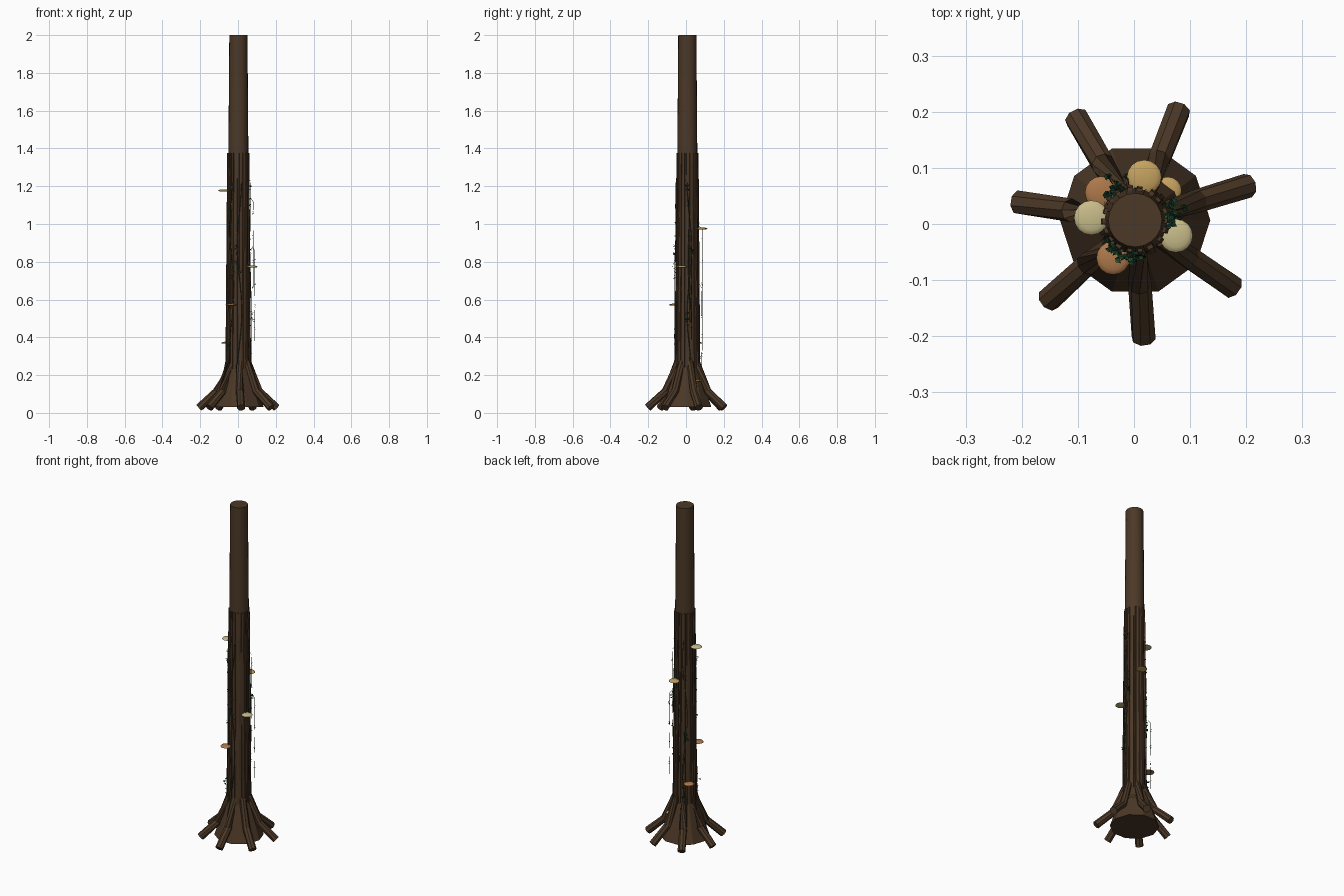
import bpy, bmesh, math, random
from mathutils import Vector, Matrix

if "Cube" in bpy.data.objects:
    bpy.data.objects.remove(bpy.data.objects["Cube"])

random.seed(4)
CX, CY = 0.002, 0.007


def material(name, rgb):
    m = bpy.data.materials.new(name)
    m.diffuse_color = (*rgb, 1)
    m.use_nodes = True
    m.node_tree.nodes["Principled BSDF"].inputs["Base Color"].default_value = m.diffuse_color
    return m


BARK = material("bark_brown", (0.072, 0.040, 0.020))
DARK = material("dark_bark", (0.048, 0.027, 0.014))
VINE = material("vine_stem", (0.016, 0.030, 0.013))
LEAF = material("leaf_green", (0.018, 0.080, 0.030))
DEEP = material("deep_leaf_green", (0.010, 0.045, 0.020))
CREAM = material("cream_fungus", (0.58, 0.50, 0.25))
GOLD = material("gold_fungus", (0.56, 0.36, 0.115))
RUST = material("orange_fungus", (0.42, 0.19, 0.07))


def polar(deg, r, z):
    a = math.radians(deg)
    return Vector((CX + r * math.cos(a), CY + r * math.sin(a), z))


def finish(name, bm, *mats, smooth=False):
    bmesh.ops.recalc_face_normals(bm, faces=bm.faces)
    me = bpy.data.meshes.new(name)
    bm.to_mesh(me)
    bm.free()
    ob = bpy.data.objects.new(name, me)
    bpy.context.collection.objects.link(ob)
    for m in mats:
        me.materials.append(m)
    if smooth:
        bpy.context.view_layer.objects.active = ob
        ob.select_set(True)
        bpy.ops.object.shade_smooth_by_angle(angle=math.radians(40))
        ob.select_set(False)
    return ob


def lathe(bm, profile, sides):
    """Closed stack of rings around the trunk axis."""
    rings = [[bm.verts.new(polar(360 * i / sides, r, z)) for i in range(sides)]
             for r, z in profile]
    for a, b in zip(rings, rings[1:]):
        for i in range(sides):
            j = (i + 1) % sides
            bm.faces.new((a[i], a[j], b[j], b[i]))
    bm.faces.new(rings[0])
    bm.faces.new(rings[-1])


def tube(bm, pts, radii, sides):
    """Capped tube along a path."""
    rings = []
    for k, p in enumerate(pts):
        d = (pts[min(k + 1, len(pts) - 1)] - pts[max(k - 1, 0)]).normalized()
        u = d.cross(Vector((0.31, 0.17, 0.93)) if abs(d.z) < 0.9 else Vector((1, 0, 0))).normalized()
        v = d.cross(u)
        rings.append([bm.verts.new(p + radii[k] * (u * math.cos(t) + v * math.sin(t)))
                      for t in (2 * math.pi * i / sides for i in range(sides))])
    for a, b in zip(rings, rings[1:]):
        for i in range(sides):
            j = (i + 1) % sides
            bm.faces.new((a[i], a[j], b[j], b[i]))
    bm.faces.new(rings[0])
    bm.faces.new(rings[-1])


def trunk_r(z):
    return 0.048 + (2 - z) * 0.0080


# Trunk and flared base
bm = bmesh.new()
lathe(bm, [(trunk_r(0.1), 0.1), (trunk_r(2), 2.0)], 20)
finish("trunk", bm, BARK, smooth=True)
bm = bmesh.new()
lathe(bm, [(0.134, 0.03), (0.058, 0.26)], 10)
finish("flared_base", bm, BARK)

# Vertical bark ridges
bm = bmesh.new()
N = 18
for i in range(N):
    a = 360 * i / N + random.uniform(-3, 3)
    w = random.uniform(5.5, 7.5)
    lo, hi = 0.235 + random.uniform(-0.01, 0.02), 1.375
    out = random.uniform(0.004, 0.007)
    corners = []
    for z in (lo, hi):
        r = trunk_r(z)
        corners.append([bm.verts.new(polar(a + s * w * k, r + o, z))
                        for s, k, o in ((-1, 1, -0.006), (1, 1, -0.006), (1, 0.7, out), (-1, 0.7, out))])
    b, t = corners
    bm.faces.new(b)
    bm.faces.new(t)
    for k in range(4):
        bm.faces.new((b[k], b[(k + 1) % 4], t[(k + 1) % 4], t[k]))
finish("bark_ridges", bm, BARK)

# Dark grooves as thin strips between the ridges
bm = bmesh.new()
for i in range(N):
    a = 360 * (i + 0.5) / N
    for k in range(3):
        z0 = 0.28 + 0.36 * k + random.uniform(0, 0.1)
        z1 = z0 + random.uniform(0.12, 0.25)
        bm.faces.new([bm.verts.new(polar(a + s, trunk_r(z) + 0.002, z))
                      for s, z in ((-2, z0), (2, z0), (2, z1), (-2, z1))])
finish("bark_grooves", bm, DARK)

# Seven splayed roots
for i in range(7):
    a = 17 + 360 * i / 7
    bm = bmesh.new()
    tube(bm, [polar(a, 0.052, 0.27), polar(a, 0.115, 0.115), polar(a, 0.210, 0.028)],
         [0.018, 0.021, 0.022], 8)
    finish(f"root_{i + 1}", bm, BARK)

# Shelf fungi climbing the trunk in a spiral
for i, (mat, r) in enumerate([(GOLD, 0.025), (RUST, 0.029), (RUST, 0.030),
                              (CREAM, 0.030), (GOLD, 0.031), (CREAM, 0.031)]):
    bm = bmesh.new()
    bmesh.ops.create_uvsphere(bm, u_segments=16, v_segments=8, radius=1)
    for v in bm.verts:
        v.co.z *= 0.008 if v.co.z > 0 else 0.003
        v.co.x *= r
        v.co.y *= r
    bmesh.ops.translate(bm, vec=polar(42 + 99 * i, 0.078, 0.168 + 0.2015 * i), verts=bm.verts)
    finish(f"shelf_fungus_{i + 1}", bm, mat, smooth=True)


def leaf(bm, p, size):
    """Small folded pointed leaf."""
    rot = Matrix.Rotation(random.uniform(0, 6.28), 3, 'Z') @ Matrix.Rotation(random.uniform(-1, 1), 3, 'X')
    q = [bm.verts.new(p + rot @ (Vector(c) * size)) for c in
         ((0, -0.5, 0), (0.36, 0, 0.12), (0, 0.6, 0), (-0.36, 0, 0.12))]
    k = random.randint(0, 1)
    for f in ((q[0], q[1], q[2]), (q[0], q[2], q[3])):
        bm.faces.new(f).material_index = k


# Climbing vines with leaf clusters
for i, (ang, zs) in enumerate([(10, (1.2, 0.85, 0.5)), (125, (1.0, 0.65, 0.28)),
                               (237, (1.1, 0.73, 0.34)), (275, (0.87, 0.77, 0.25))]):
    def path(z):
        return polar(ang + 11 * math.sin(z * 9 + i), trunk_r(z) + 0.008, z)
    heights = [0.25 + 0.97 * k / 30 for k in range(31)]
    bm = bmesh.new()
    tube(bm, [path(z) for z in heights], [0.0016] * 31, 4)
    finish(f"vine_{i + 1}", bm, VINE)
    bm = bmesh.new()
    for z in zs:
        for _ in range(10):
            zz = z + random.uniform(-0.03, 0.03)
            leaf(bm, path(zz) + Vector([random.uniform(-0.012, 0.012) for _ in range(3)]), 0.014)
    for _ in range(14):
        leaf(bm, path(random.uniform(0.28, 1.2)), 0.012)
    finish(f"vine_leaves_{i + 1}", bm, LEAF, DEEP)

# Thin hanging strands, each with a few leaves
for i, (ang, r, z0, z1) in enumerate([(5, 0.078, 1.12, 0.60), (14, 0.090, 0.86, 0.38),
                                      (122, 0.092, 0.66, 0.25), (100, 0.080, 0.97, 0.5)]):
    bm = bmesh.new()
    pts = [polar(ang, r - 0.016, z0 + 0.02)] + [
        polar(ang + 2 * math.sin(k), r, z0 + (z1 - z0) * k / 8) for k in range(9)]
    tube(bm, pts, [0.0012] * 10, 4)
    finish(f"hanging_strand_{i + 1}", bm, VINE)
    bm = bmesh.new()
    for p in pts[2::2]:
        leaf(bm, p, 0.013)
        leaf(bm, p + Vector((0, 0, 0.012)), 0.011)
    finish(f"strand_leaves_{i + 1}", bm, LEAF, DEEP)
